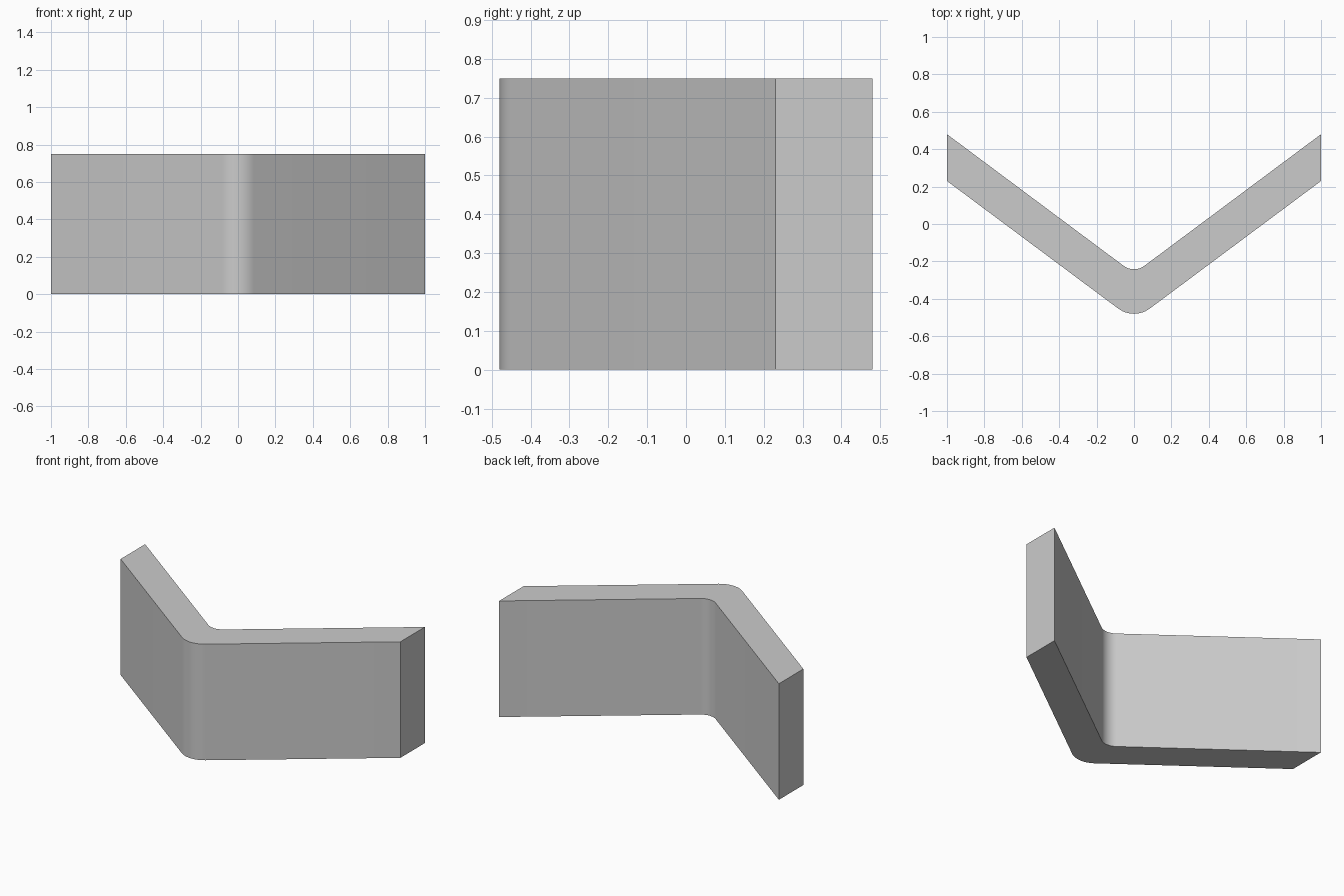
import bpy
import bmesh
from math import atan, sin, cos, radians

cube = bpy.data.objects.get("Cube")
if cube:
    bpy.data.objects.remove(cube, do_unlink=True)

HEIGHT = 0.75
SLOPE = 0.745
ANGLE = atan(SLOPE)
STEPS = 12


def bent_line(end_y, apex_y):
    """V-shaped line from left to right with a tangent arc at its bend."""
    corner_y = end_y - SLOPE
    radius = (apex_y - corner_y) / (1 / cos(ANGLE) - 1)
    centre_y = apex_y + radius
    arc = []
    for i in range(STEPS + 1):
        a = ANGLE * (2 * i / STEPS - 1)
        arc.append((radius * sin(a), centre_y - radius * cos(a)))
    return [(-1, end_y)] + arc + [(1, end_y)]


# Closed plan outline: front line, then back line reversed
outline = bent_line(0.23, -0.48) + bent_line(0.48, -0.242)[::-1]

# Extrude the plan upward
bm = bmesh.new()
base = bm.faces.new([bm.verts.new((x, y, 0)) for x, y in outline])
result = bmesh.ops.extrude_face_region(bm, geom=[base], use_keep_orig=True)
top = [v for v in result["geom"] if isinstance(v, bmesh.types.BMVert)]
bmesh.ops.translate(bm, verts=top, vec=(0, 0, HEIGHT))
bmesh.ops.recalc_face_normals(bm, faces=bm.faces)
mesh = bpy.data.meshes.new("bent_panel")
bm.to_mesh(mesh)
bm.free()

panel = bpy.data.objects.new("bent_panel", mesh)
bpy.context.collection.objects.link(panel)

# Plain grey material
grey = bpy.data.materials.new("light grey")
grey.use_nodes = True
colour = (0.6, 0.6, 0.6, 1)
grey.diffuse_color = colour
grey.node_tree.nodes["Principled BSDF"].inputs["Base Color"].default_value = colour
mesh.materials.append(grey)

# Smooth bend with crisp outer edges
bpy.ops.object.select_all(action="DESELECT")
panel.select_set(True)
bpy.context.view_layer.objects.active = panel
bpy.ops.object.shade_smooth_by_angle(angle=radians(30))
